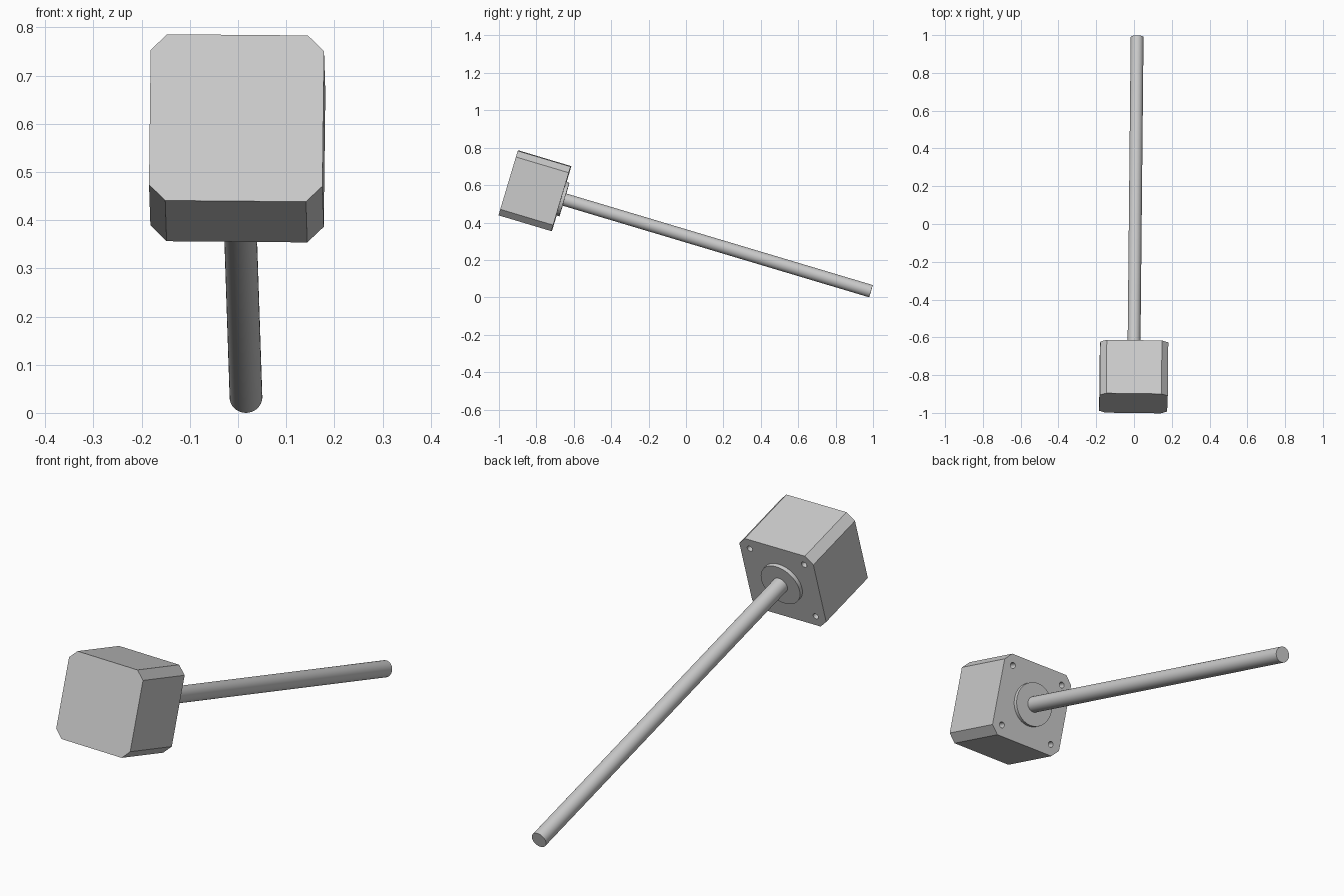
import bpy, bmesh
from mathutils import Matrix, Vector

if "Cube" in bpy.data.objects:
    bpy.data.objects.remove(bpy.data.objects["Cube"])

SIDE, DEPTH, CHAMFER = 0.36, 0.295, 0.034
LENGTH = 2.023                      # motor rear face to shaft tip
HOLE_OFFSET, HOLE_RADIUS, HOLE_DEPTH = 0.132, 0.0128, 0.038

# Tilted frame: local y runs along the shaft, local z is the motor's up
start = Vector((-0.003, -0.949, 0.612))
axis = Vector((0.0195, 1.939, -0.5795)).normalized()
right = Vector((1, -0.0126, -0.0085))
right = (right - axis * right.dot(axis)).normalized()
up = right.cross(axis)
frame = Matrix((right, axis, up)).transposed().to_4x4()
frame.translation = start

grey = bpy.data.materials.new("light_grey_metal")
grey.use_nodes = True
grey.diffuse_color = (0.6, 0.6, 0.6, 1)
grey.node_tree.nodes["Principled BSDF"].inputs["Base Color"].default_value = (0.6, 0.6, 0.6, 1)


def add_object(name, bm):
    mesh = bpy.data.meshes.new(name)
    bm.to_mesh(mesh)
    bm.free()
    mesh.materials.append(grey)
    obj = bpy.data.objects.new(name, mesh)
    bpy.context.collection.objects.link(obj)
    obj.matrix_world = frame
    return obj


def activate(obj):
    bpy.ops.object.select_all(action="DESELECT")
    obj.select_set(True)
    bpy.context.view_layer.objects.active = obj


def add_rod(bm, radius, y0, y1, x=0, z=0, segments=64):
    place = Matrix.Translation((x, (y0 + y1) / 2, z)) @ Matrix.Rotation(-1.570796, 4, "X")
    bmesh.ops.create_cone(bm, cap_ends=True, segments=segments, radius1=radius,
                          radius2=radius, depth=y1 - y0, matrix=place)


def rod(name, radius, y0, y1):
    bm = bmesh.new()
    add_rod(bm, radius, y0, y1)
    obj = add_object(name, bm)
    activate(obj)
    bpy.ops.object.shade_smooth_by_angle()
    return obj


# Motor body: a block with its four long edges chamfered
bm = bmesh.new()
bmesh.ops.create_cube(bm, size=1, matrix=Matrix.Translation((0, DEPTH / 2, 0))
                      @ Matrix.Diagonal((SIDE, DEPTH, SIDE, 1)))
long_edges = [e for e in bm.edges if abs(e.verts[0].co.y - e.verts[1].co.y) > DEPTH / 2]
bmesh.ops.bevel(bm, geom=long_edges, offset=CHAMFER, segments=1, affect="EDGES")
body = add_object("motor_body", bm)

# Four blind screw holes in the mounting face
bm = bmesh.new()
for x in (-HOLE_OFFSET, HOLE_OFFSET):
    for z in (-HOLE_OFFSET, HOLE_OFFSET):
        add_rod(bm, HOLE_RADIUS, DEPTH - HOLE_DEPTH, DEPTH + 0.02, x, z, 24)
cutter = add_object("hole_cutter", bm)
cutter.hide_render = True
bpy.context.view_layer.update()
cut = body.modifiers.new("screw_holes", "BOOLEAN")
cut.operation, cut.solver, cut.object = "DIFFERENCE", "EXACT", cutter
activate(body)
bpy.ops.object.modifier_apply(modifier=cut.name)
bpy.data.objects.remove(cutter)
bpy.ops.object.shade_smooth_by_angle()

# Centring boss and long shaft
rod("centring_boss", 0.0935, DEPTH - 0.005, DEPTH + 0.017)
rod("shaft", 0.034, DEPTH - 0.005, LENGTH)
